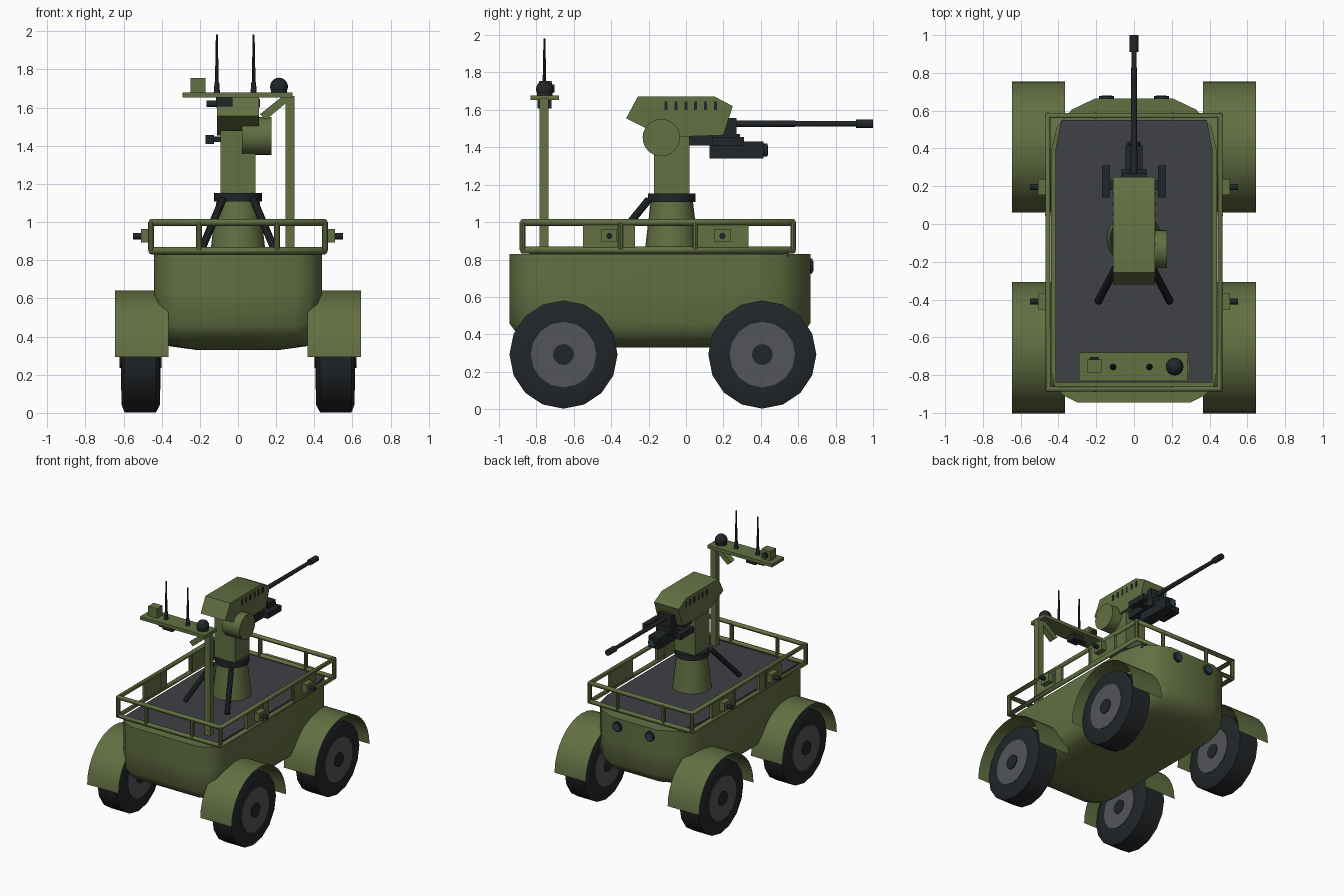
import bpy, bmesh, math
from mathutils import Vector

if "Cube" in bpy.data.objects:
    bpy.data.objects.remove(bpy.data.objects["Cube"])


def material(name, rgb):
    m = bpy.data.materials.new(name)
    m.diffuse_color = (*rgb, 1)
    m.use_nodes = True
    m.node_tree.nodes["Principled BSDF"].inputs["Base Color"].default_value = m.diffuse_color
    return m


GREEN = material("olive", (0.125, 0.16, 0.055))
DARK = material("black_metal", (0.016, 0.019, 0.022))
DECK = material("deck_grey", (0.05, 0.052, 0.06))
RIM = material("rim_grey", (0.085, 0.09, 0.1))
LENS = material("lens", (0.02, 0.06, 0.08))


def finish(name, bm, mat, angle=35, closed=True):
    if closed:
        bmesh.ops.recalc_face_normals(bm, faces=bm.faces)
    me = bpy.data.meshes.new(name)
    bm.to_mesh(me)
    bm.free()
    me.materials.append(mat)
    ob = bpy.data.objects.new(name, me)
    bpy.context.collection.objects.link(ob)
    bpy.ops.object.select_all(action='DESELECT')
    ob.select_set(True)
    bpy.context.view_layer.objects.active = ob
    bpy.ops.object.shade_smooth_by_angle(angle=math.radians(angle))
    return ob


def loft(name, rings, mat, angle=35, caps=True, closed_ring=True):
    bm = bmesh.new()
    vs = [[bm.verts.new(p) for p in r] for r in rings]
    n = len(vs[0])
    for a, b in zip(vs, vs[1:]):
        for i in range(n if closed_ring else n - 1):
            j = (i + 1) % n
            bm.faces.new((a[i], a[j], b[j], b[i]))
    if caps:
        bm.faces.new(vs[0])
        bm.faces.new(vs[-1])
    return finish(name, bm, mat, angle, caps)


def box(name, lo, hi, mat):
    r = lambda z: [(lo[0], lo[1], z), (hi[0], lo[1], z), (hi[0], hi[1], z), (lo[0], hi[1], z)]
    return loft(name, [r(lo[2]), r(hi[2])], mat)


def rod(name, p, q, r1, mat, r2=None, n=16):
    p, q = Vector(p), Vector(q)
    rot = (q - p).to_track_quat('Z', 'Y')
    def ring(c, r):
        return [c + rot @ Vector((r * math.cos(2 * math.pi * i / n), r * math.sin(2 * math.pi * i / n), 0))
                for i in range(n)]
    return loft(name, [ring(p, r1), ring(q, r1 if r2 is None else r2)], mat)


def lathe_x(name, profile, cy, cz, mat, n=16):
    rings = [[(x, cy + r * math.cos(2 * math.pi * i / n), cz + r * math.sin(2 * math.pi * i / n))
              for i in range(n)] for x, r in profile]
    return loft(name, rings, mat)


# Hull: half outline mirrored in x, lofted down to a rounded belly
half = [(0.205, 0.665), (0.33, 0.605), (0.41, 0.51), (0.44, 0.38),
        (0.44, -0.77), (0.42, -0.86), (0.37, -0.91), (0.30, -0.945)]
outline = half + [(-x, y) for x, y in reversed(half)]
levels = [(0.83, 1, 1), (0.64, 1, 1), (0.46, 0.985, 1), (0.395, 0.94, 0.94), (0.35, 0.82, 0.83), (0.33, 0.5, 0.6)]
loft("hull", [[(x * sx, -0.14 + (y + 0.14) * sy, z) for x, y in outline] for z, sx, sy in levels],
     GREEN, 60)

# Deck with clipped front corners
deck = [(-0.415, -0.84), (0.415, -0.84), (0.415, 0.4), (0.385, 0.55), (-0.385, 0.55), (-0.415, 0.4)]
loft("deck", [[(x, y, z) for x, y in deck] for z in (0.81, 0.85)], DECK)

# Guard rail loops and posts
for name, z in (("lower_rail", 0.85), ("upper_rail", 0.998)):
    cu = bpy.data.curves.new(name, 'CURVE')
    cu.dimensions = '3D'
    cu.bevel_depth = 0.019
    cu.bevel_resolution = 2
    sp = cu.splines.new('POLY')
    sp.points.add(3)
    for pt, (x, y) in zip(sp.points, ((-0.456, -0.874), (0.456, -0.874), (0.456, 0.574), (-0.456, 0.574))):
        pt.co = (x, y, z, 1)
    sp.use_cyclic_u = True
    cu.materials.append(GREEN)
    bpy.context.collection.objects.link(bpy.data.objects.new(name, cu))
posts = [(s * x, y) for s in (-1, 1) for x, y in
         ((0.456, -0.874), (0.456, -0.35), (0.456, 0.05), (0.456, 0.574), (0.205, -0.874), (0.205, 0.574))]
for x, y in posts:
    rod("rail_post", (x, y, 0.85), (x, y, 1.0), 0.016, GREEN, n=10)

for s in (-1, 1):
    # Side plates with small sensors
    for y in (-0.41, 0.195):
        xs = sorted((s * 0.445, s * 0.465))
        box("side_plate", (xs[0], y - 0.142, 0.86), (xs[1], y + 0.138, 0.99), GREEN)
        xs = sorted((s * 0.46, s * 0.508))
        box("side_sensor_body", (xs[0], y - 0.042, 0.893), (xs[1], y + 0.042, 0.963), GREEN)
        rod("side_sensor_lens", (s * 0.5, y, 0.926), (s * 0.55, y, 0.926), 0.016, DARK)
    # Wheels and thin half-round fenders
    for y in (-0.655, 0.408):
        lathe_x("tyre", [(s * x, r) for x, r in ((0.41, 0.18), (0.41, 0.25), (0.43, 0.289), (0.595, 0.289),
                                                 (0.61, 0.25), (0.61, 0.175))], y, 0.292, DARK)
        lathe_x("rim", [(s * 0.405, 0.17), (s * 0.613, 0.175)], y, 0.292, RIM)
        lathe_x("hub", [(s * 0.40, 0.056), (s * 0.62, 0.056)], y, 0.292, DARK)
        arc = [math.pi * i / 16 for i in range(17)]
        loft("fender", [[(x, y + 0.347 * math.cos(a), 0.294 + 0.347 * math.sin(a)) for a in arc]
                        for x in (s * 0.365, s * 0.645)], GREEN, caps=False, closed_ring=False)
    # Headlights
    rod("headlight", (s * 0.145, 0.63, 0.765), (s * 0.145, 0.677, 0.765), 0.04, DARK)
    rod("headlight_lens", (s * 0.145, 0.66, 0.765), (s * 0.145, 0.681, 0.765), 0.028, LENS)
    # Pedestal braces
    rod("pedestal_brace", (s * 0.08, -0.2, 1.12), (s * 0.19, -0.41, 0.86), 0.02, DARK, n=10)

# Turret pedestal
PY = -0.076
rod("pedestal_base", (0, PY, 0.84), (0, PY, 1.12), 0.145, GREEN, 0.112, 24)
rod("pedestal_collar", (0, PY, 1.108), (0, PY, 1.153), 0.127, DARK, n=24)
box("pedestal_column", (-0.092, PY - 0.094, 1.15), (0.092, PY + 0.094, 1.48), GREEN)

# Turret housing from a side profile
side = [(-0.32, 1.555), (-0.257, 1.673), (0.15, 1.673), (0.25, 1.62), (0.2, 1.465), (-0.08, 1.455), (-0.2, 1.495)]
loft("turret_housing", [[(x, y, z) for y, z in side] for x in (-0.11, 0.11)], GREEN)
rod("elevation_drum", (0.02, -0.132, 1.452), (0.176, -0.132, 1.452), 0.1, GREEN, n=24)
for s in (-1, 1):
    for i in range(6):
        y = -0.107 + 0.053 * i
        box("vent_slot", (s * 0.11 - 0.004, y - 0.008, 1.6), (s * 0.11 + 0.004, y + 0.008, 1.645), DARK)
    box("side_pod", (s * 0.148 - 0.022, 0.14, 1.41), (s * 0.148 + 0.022, 0.31, 1.456), DARK)
box("pod_crossbar", (-0.15, 0.18, 1.42), (0.15, 0.23, 1.448), DARK)

# Gun and sight under the housing
box("gun_cradle", (-0.065, -0.03, 1.41), (0.065, 0.29, 1.47), DARK)
box("gun_mantlet", (-0.06, 0.12, 1.455), (0.06, 0.27, 1.558), DARK)
rod("barrel", (0, 0.26, 1.526), (0, 0.92, 1.526), 0.018, DARK, 0.014)
rod("muzzle", (0, 0.91, 1.526), (0, 1.0, 1.526), 0.023, DARK)
box("sight_body", (-0.046, 0.125, 1.34), (0.046, 0.415, 1.43), DARK)
rod("sight_hood", (0, 0.41, 1.385), (0, 0.435, 1.385), 0.035, DARK)
rod("sight_lens", (0, 0.42, 1.385), (0, 0.438, 1.385), 0.025, LENS)

# Sensor mast and platform
box("mast", (0.248, -0.784, 0.84), (0.297, -0.735, 1.66), GREEN)
box("mast_platform", (-0.292, -0.832, 1.652), (0.285, -0.68, 1.678), GREEN)
brace = [(0.115, 1.565), (0.145, 1.535), (0.265, 1.635), (0.24, 1.665)]
loft("mast_brace", [[(x, y, z) for x, z in brace] for y in (-0.784, -0.735)], GREEN)
box("platform_camera", (-0.116, -0.795, 1.607), (-0.03, -0.72, 1.655), DARK)
rod("platform_camera_lens", (-0.165, -0.758, 1.62), (-0.11, -0.758, 1.62), 0.018, DARK)
box("platform_box", (-0.25, -0.787, 1.675), (-0.17, -0.717, 1.755), GREEN)
rod("platform_box_lens", (-0.21, -0.72, 1.715), (-0.21, -0.703, 1.715), 0.022, DARK)

# Dome and whip antennas
rod("dome_base", (0.215, -0.755, 1.67), (0.215, -0.755, 1.712), 0.042, DARK)
bm = bmesh.new()
bmesh.ops.create_uvsphere(bm, u_segments=16, v_segments=10, radius=0.047)
bmesh.ops.translate(bm, verts=bm.verts, vec=(0.215, -0.755, 1.71))
finish("dome", bm, DARK)
for x in (-0.111, 0.082):
    rod("antenna_base", (x, -0.757, 1.67), (x, -0.757, 1.735), 0.017, DARK, 0.012, 12)
    rod("antenna_whip", (x, -0.757, 1.73), (x, -0.757, 1.982), 0.01, DARK, 0.005, 8)
